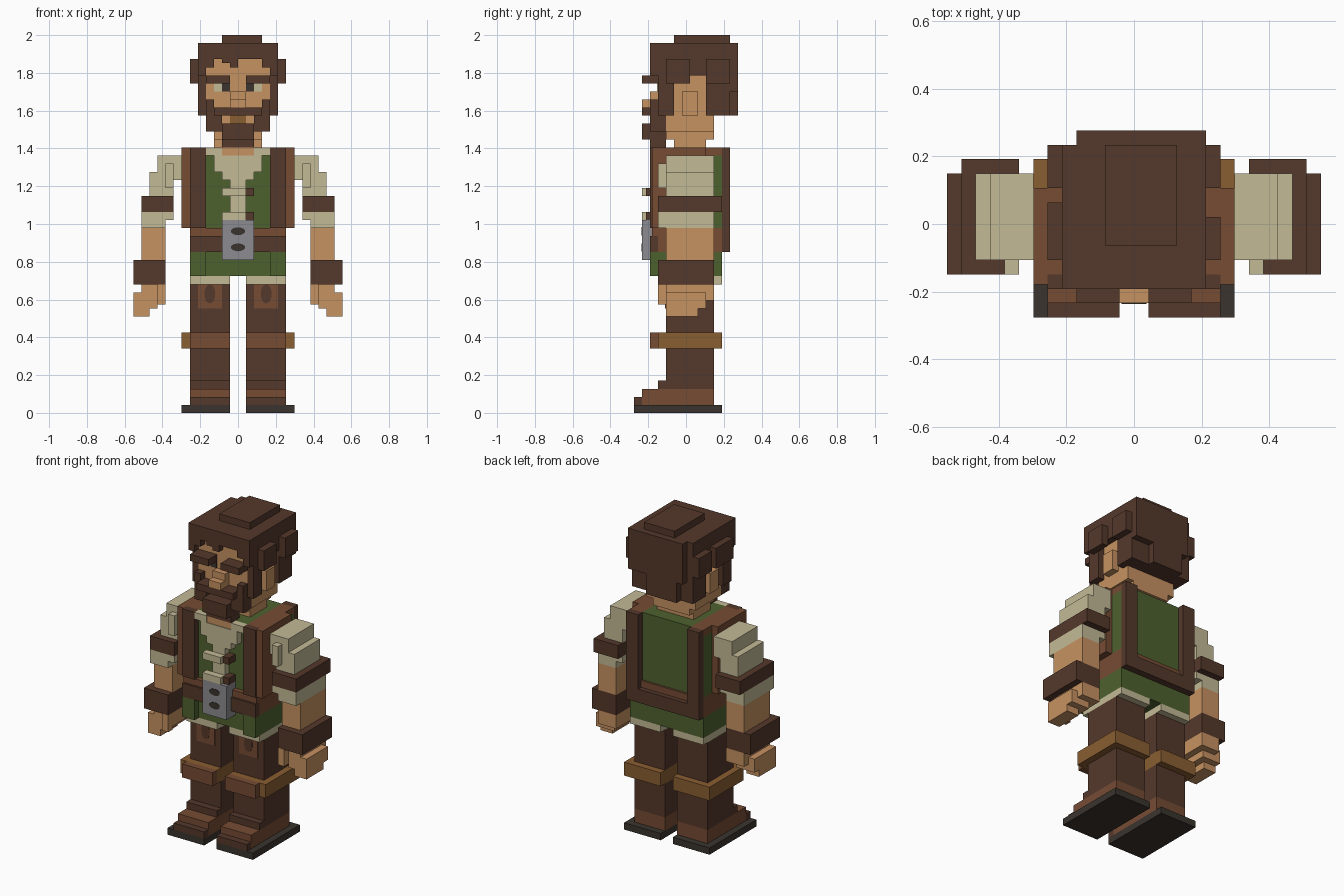
import bpy, bmesh, math

if "Cube" in bpy.data.objects:
    bpy.data.objects.remove(bpy.data.objects["Cube"])

U = 2 / 47  # one block of the figure


def material(name, r, g, b):
    m = bpy.data.materials.new(name)
    m.diffuse_color = (r, g, b, 1)
    m.use_nodes = True
    m.node_tree.nodes["Principled BSDF"].inputs["Base Color"].default_value = m.diffuse_color
    return m


DARK = material("dark brown", 0.089, 0.040, 0.024)
RUST = material("rust brown", 0.180, 0.072, 0.034)
OCHRE = material("ochre leather", 0.254, 0.112, 0.032)
SKIN = material("skin", 0.565, 0.287, 0.122)
LINEN = material("linen", 0.552, 0.491, 0.305)
GREEN = material("green cloth", 0.076, 0.120, 0.027)
BLACK = material("charcoal", 0.042, 0.034, 0.027)
STEEL = material("steel", 0.262, 0.262, 0.283)


def part(name, mat, boxes, mirror=False):
    """Boxes are (x0, x1, y0, y1, z0, z1) in blocks."""
    bm = bmesh.new()
    for x0, x1, y0, y1, z0, z1 in boxes:
        spans = [(x0, x1)] + ([(-x1, -x0)] if mirror else [])
        for a, b in spans:
            cube = bmesh.ops.create_cube(bm, size=1)
            for v in cube["verts"]:
                v.co.x = (a + b) / 2 * U + v.co.x * (b - a) * U
                v.co.y = (y0 + y1) / 2 * U + v.co.y * (y1 - y0) * U
                v.co.z = (z0 + z1) / 2 * U + v.co.z * (z1 - z0) * U
    me = bpy.data.meshes.new(name)
    bm.to_mesh(me)
    bm.free()
    me.materials.append(mat)
    ob = bpy.data.objects.new(name, me)
    bpy.context.collection.objects.link(ob)
    return ob


def pair(name, mat, *boxes):
    return part(name, mat, boxes, True)


def single(name, mat, *boxes):
    return part(name, mat, boxes)


def disc(name, mat, x, y, z, rx, rz):
    """Thin oval plate facing forward."""
    bm = bmesh.new()
    bmesh.ops.create_cone(bm, cap_ends=True, segments=10, radius1=1, radius2=1, depth=1)
    for v in bm.verts:
        v.co = ((x + v.co.x * rx) * U, (y + v.co.z * 0.1) * U, (z + v.co.y * rz) * U)
    bmesh.ops.recalc_face_normals(bm, faces=bm.faces)
    me = bpy.data.meshes.new(name)
    bm.to_mesh(me)
    bm.free()
    me.materials.append(mat)
    bpy.context.collection.objects.link(bpy.data.objects.new(name, me))


# Boots and legs
pair("soles", BLACK, (1, 7, -6.5, 4.5, 0, 1))
pair("shoes", RUST, (1, 6, -5.5, 3.5, 1, 3))
pair("toe_caps", DARK, (1, 6, -6.5, -5.5, 1, 2), (1, 6, -3.5, -2.5, 3, 4))
pair("trousers", DARK, (1, 6, -2.5, 3.5, 3, 8), (1, 6, -2.5, 3.5, 10, 16))
pair("knee_straps", OCHRE, (1, 7, -3.5, 4.5, 8, 10))
pair("knee_plates", RUST, (1, 6, -4.5, -3.5, 8, 10))
pair("thigh_patches", RUST, (2, 5, -2.6, -2.5, 13, 16))
for s in (-1, 1):
    disc("patch_hole", DARK, s * 3.5, -2.6, 14.8, 0.7, 1.2)

# Hips, hem and belt
pair("shirt_hem", LINEN, (1, 6, -3.5, 4.5, 16, 17))
single("tunic_skirt", GREEN, (-6, 6, -3.5, 4.5, 17, 20))
pair("skirt_flaps", GREEN, (4, 6, -4.5, -3.5, 17, 20))
single("belt", RUST, (-6, 6, -3.5, 4.5, 20, 23))
pair("belt_front", DARK, (2, 6, -4.5, -3.5, 20, 22))
pair("belt_trim", RUST, (2, 6, -4.2, -3.5, 22, 23))
single("buckle", STEEL, (-2, 2, -5.5, -3.5, 19, 24))
for z in (20.6, 22.6):
    disc("buckle_hole", BLACK, 0, -5.5, z, 0.9, 0.5)

# Tunic and vest
single("tunic", GREEN, (-6, 6, -3.5, 4.5, 23, 32), (-4, 4, -3.5, 4.5, 32, 33))
pair("vest_shoulders", RUST, (4, 6, -3.5, 4.5, 32, 33), (6, 7, -3.5, 2.5, 23, 33))
pair("vest_front", DARK, (4, 6, -4.5, -3.5, 23, 33))
pair("vest_edge", RUST, (6, 7, -4.2, -3.5, 23, 33))
pair("vest_back", DARK, (4, 6, 4.5, 5.5, 20, 33))
single("vest_back_hem", DARK, (-4, 4, 4.5, 5.5, 20, 22))
single("vest_back_trim", RUST, (-4, 4, 4.5, 4.8, 22, 23))

# Shirt collar and lacing
pair("collar", LINEN, (2, 4, -4.5, -3.5, 32, 33), (1, 3, -4.5, -3.5, 30, 32))
single("shirt_opening", LINEN, (-1, 1, -4.5, -3.5, 24, 32), (-2, -1, -4.5, -3.5, 29, 30),
       (1, 2, -4.5, -3.5, 29, 30))
single("laces", LINEN, (-2, 1, -5.5, -4.5, 27, 28), (-2, 1, -5.5, -4.5, 24, 25))
single("lace_ends", DARK, (1, 2, -5, -3.5, 27, 28), (1, 2, -5, -3.5, 24, 25))

# Arms
pair("upper_sleeves", LINEN, (7, 10, -2.5, 3.5, 29, 32), (8, 11, -2.5, 3.5, 27, 30),
     (8, 9, -3.5, -2.5, 28, 31))
pair("arm_bands", DARK, (8, 12, -3.5, 4.5, 25, 27))
pair("lower_sleeves", LINEN, (8, 12, -3.5, 3.5, 24, 25), (9, 12, -3.5, 3.5, 23, 24))
pair("forearms", SKIN, (9, 12, -2.5, 3.5, 19, 23))
pair("cuffs", DARK, (9, 13, -3.5, 3.5, 16, 19))
pair("hands", SKIN, (9, 12, -2.5, 3.5, 14, 16), (10, 13, -2.5, 2.5, 13, 15),
     (11, 13, -2.5, 1.5, 12, 13), (9, 10, -3.5, -2.5, 13.5, 16))

# Head
single("neck", SKIN, (-3, 3, -1.5, 2.5, 33, 34), (-2, 2, -4.4, -3.5, 32, 33))
single("head", SKIN, (-3, 3, -2.5, 3.5, 34, 35), (-4, 4, -2.5, 3.5, 35, 37),
       (-4, 4, -3.5, 3.5, 37, 44))
pair("ears", SKIN, (4, 5, -0.5, 1.5, 37, 40))
single("nose", SKIN, (-1, 1, -5.5, -3.5, 38, 39), (-1, 1, -4.5, -3.5, 39, 40))
pair("eye_whites", LINEN, (2, 3, -3.6, -3.5, 40, 41))
pair("pupils", BLACK, (1, 2, -3.6, -3.5, 40, 41))
pair("brows", DARK, (1, 4, -5.5, -3.5, 41, 42))

# Beard
single("lip", OCHRE, (-1, 1, -3.5, -2.5, 36, 37))
single("mouth_skin", SKIN, (-2, -1, -3.5, -2.5, 36, 37), (1, 2, -3.5, -2.5, 36, 37))
single("moustache", DARK, (-4, 4, -4.5, -3.5, 37, 38), (-3, 3, -5.5, -4.5, 37, 38))
pair("beard_sides", DARK, (2, 4, -4.5, -2.5, 35, 37), (3, 4, -4.5, -3.5, 38, 39))
single("chin_beard", DARK, (-2, 2, -4.5, -2.5, 33, 36), (-2, 2, -5.5, -4.5, 34, 36))
pair("sideburns", DARK, (4, 5, -3.5, -1.5, 37, 42))

# Hair
single("hair_cap", DARK, (-5, 5, -4.5, 5.5, 44, 46), (-2, 3, -1.5, 5.5, 46, 47),
       (-4, 5, 5.5, 6.5, 40, 46), (-3, 2, 5.5, 6.5, 37, 40))
single("hair_back", DARK, (-5, 5, 3.5, 5.5, 37, 44))
pair("hair_sides", DARK, (4, 5, -4.5, 3.5, 42, 44), (4, 5, 2.5, 3.5, 37, 42),
     (5, 6, 2.5, 5.5, 41, 44))
single("hair_bumps", DARK, (5, 6, -2.5, 0.5, 41, 44), (-6, -5, -2.5, 1.5, 41, 44))
single("fringe", DARK, (-4, -3, -4.5, -3.5, 43, 44), (-2, -1, -4.5, -3.5, 43.5, 44),
       (-1, 0, -4.5, -3.5, 43, 44), (3, 4, -4.5, -3.5, 43, 44))
